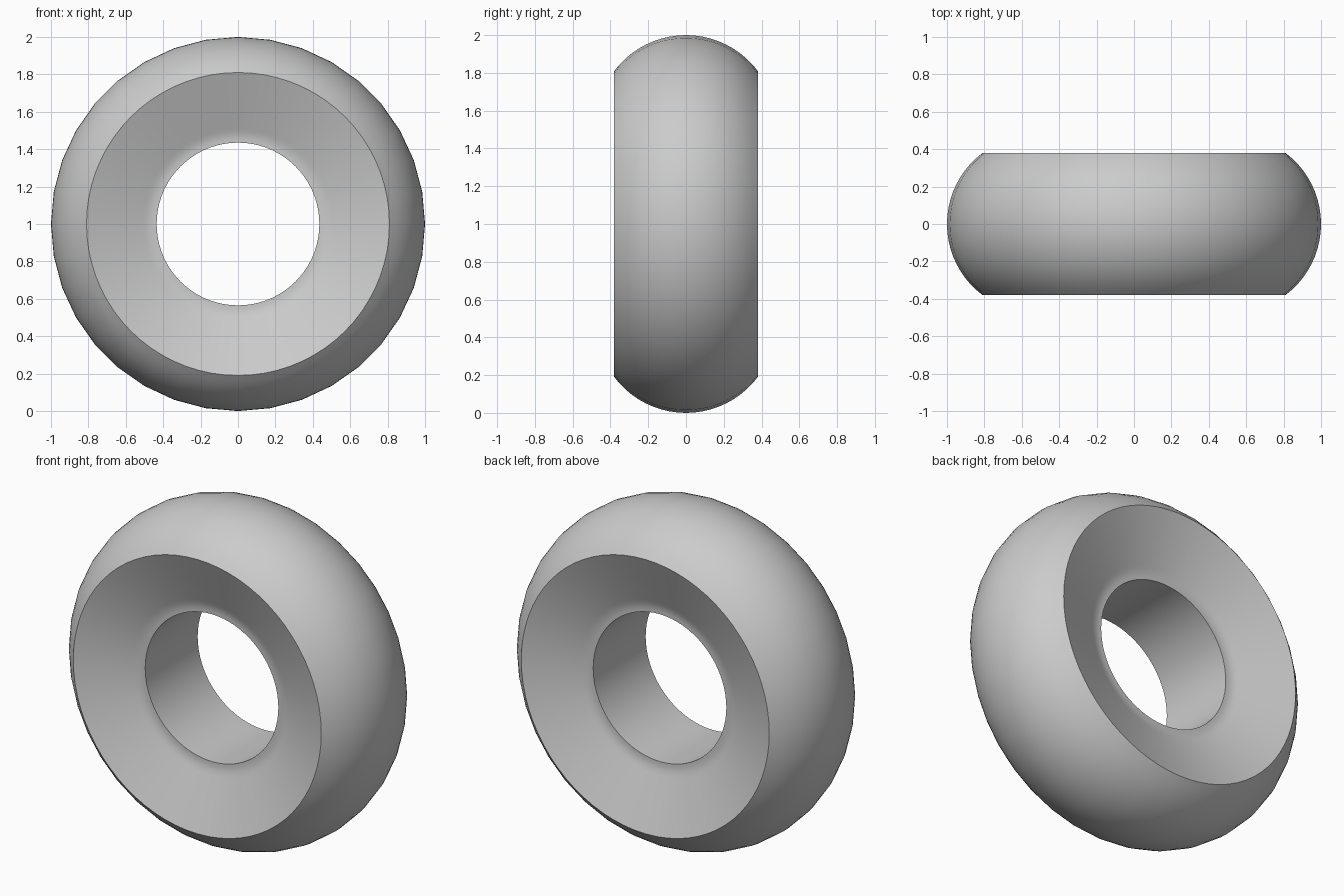
import bpy
import bmesh
import math

cube = bpy.data.objects.get("Cube")
if cube:
    bpy.data.objects.remove(cube, do_unlink=True)

SEGMENTS = 72
HALF_WIDTH = 0.38
RIM_RADIUS = 0.81
OUTER_RADIUS = 1.0
BORE_RADIUS = 0.435
LIP_Y = 0.245

# Plain grey material
grey = bpy.data.materials.new("plain_grey")
grey.use_nodes = True
colour = (0.6, 0.6, 0.6, 1)
grey.diffuse_color = colour
grey.node_tree.nodes["Principled BSDF"].inputs["Base Color"].default_value = colour


def tread_arc(steps=20):
    """Convex tread: (radius, y, faceted) from the front rim to the back rim."""
    drop = OUTER_RADIUS - RIM_RADIUS
    radius = (HALF_WIDTH ** 2 + drop ** 2) / (2 * drop)
    end = math.asin(HALF_WIDTH / radius)
    points = []
    for i in range(steps + 1):
        a = end * (2 * i / steps - 1)
        points.append((OUTER_RADIUS - radius + radius * math.cos(a),
                       radius * math.sin(a), 0 < i < steps))
    return points


def dish(side):
    """Sloped side face easing into a flat lip around the bore."""
    fillet = [(0.51, 0.26), (0.495, 0.254), (0.475, 0.248), (0.455, LIP_Y),
              (BORE_RADIUS, LIP_Y)]
    return [(r, side * y, False) for r, y in fillet]


# Closed cross-section: tread, back dish, bore, front dish
profile = tread_arc() + dish(1) + dish(-1)[::-1]

# Revolve the section round the y axis; the tread has half as many facets
bm = bmesh.new()
rings = []
for i in range(SEGMENTS):
    a = math.tau * i / SEGMENTS
    chord = math.cos(math.tau / SEGMENTS) if i % 2 else 1
    ring = []
    for r, y, faceted in profile:
        r *= chord if faceted else 1
        ring.append(bm.verts.new((r * math.sin(a), y, 1 + r * math.cos(a))))
    rings.append(ring)
for i, ring in enumerate(rings):
    after = rings[(i + 1) % SEGMENTS]
    for j in range(len(profile)):
        k = (j + 1) % len(profile)
        bm.faces.new((ring[j], ring[k], after[k], after[j]))
bmesh.ops.recalc_face_normals(bm, faces=bm.faces)

mesh = bpy.data.meshes.new("wheel_ring")
bm.to_mesh(mesh)
bm.free()
mesh.materials.append(grey)
wheel = bpy.data.objects.new("wheel_ring", mesh)
bpy.context.collection.objects.link(wheel)

# Smooth shading with crisp rims
bpy.ops.object.select_all(action="DESELECT")
wheel.select_set(True)
bpy.context.view_layer.objects.active = wheel
bpy.ops.object.shade_smooth_by_angle(angle=math.radians(30))
